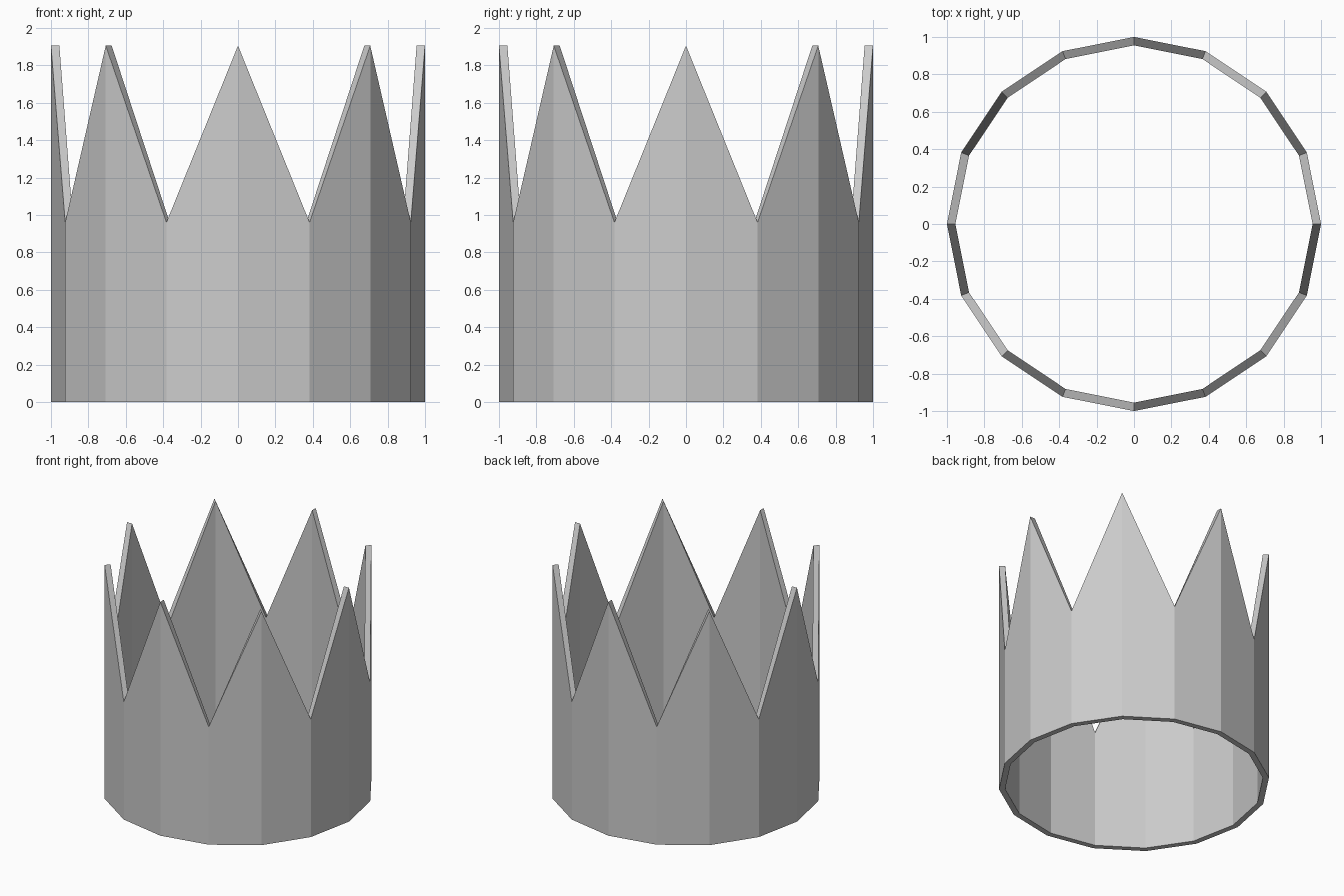
import bpy, bmesh
from math import cos, sin, pi

if "Cube" in bpy.data.objects:
    bpy.data.objects.remove(bpy.data.objects["Cube"])

SIDES = 16
OUTER, INNER = 1.0, 0.955
PEAK, VALLEY = 1.905, 0.96

bm = bmesh.new()


def ring(radius, heights):
    """Ring of vertices whose heights cycle through the given list."""
    return [bm.verts.new((radius * cos(2 * pi * i / SIDES),
                          radius * sin(2 * pi * i / SIDES),
                          heights[i % len(heights)])) for i in range(SIDES)]


# Four loops: outer wall, zigzag rim, inner wall, flat base
loops = [ring(OUTER, [0]), ring(OUTER, [PEAK, VALLEY]),
         ring(INNER, [PEAK, VALLEY]), ring(INNER, [0])]
for a, b in zip(loops, loops[1:] + loops[:1]):
    for i in range(SIDES):
        j = (i + 1) % SIDES
        bm.faces.new((a[i], a[j], b[j], b[i]))
bmesh.ops.recalc_face_normals(bm, faces=bm.faces)

# Crown band with eight points
mesh = bpy.data.meshes.new("crown_band")
bm.to_mesh(mesh)
bm.free()
crown = bpy.data.objects.new("crown_band", mesh)
bpy.context.collection.objects.link(crown)
